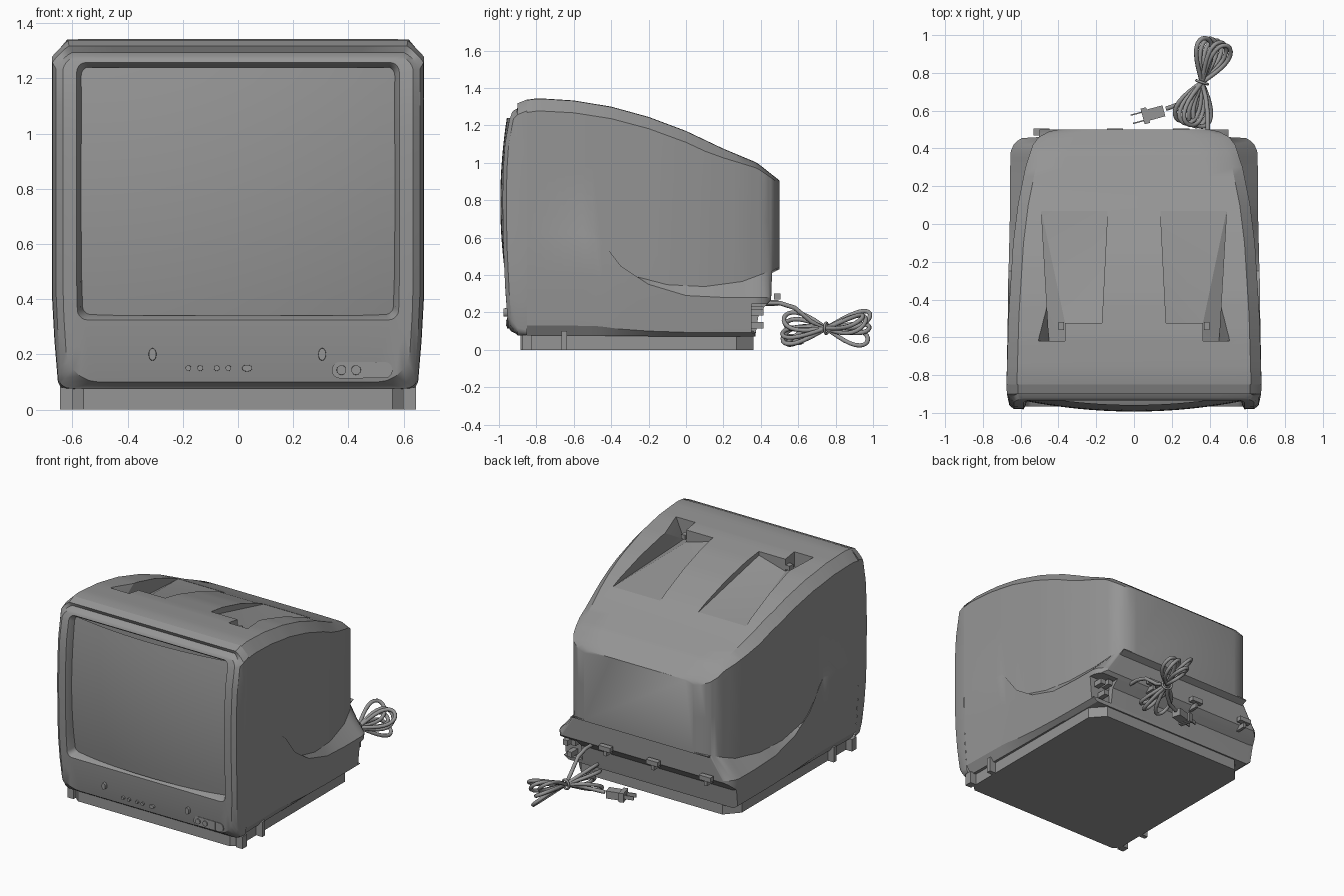
import bpy, bmesh, math
from mathutils import Vector, Matrix

if "Cube" in bpy.data.objects:
    bpy.data.objects.remove(bpy.data.objects["Cube"], do_unlink=True)

grey = bpy.data.materials.new("plastic_grey")
grey.use_nodes = True
grey.diffuse_color = (0.3, 0.3, 0.3, 1)
for node in grey.node_tree.nodes:
    if node.type == 'BSDF_PRINCIPLED':
        node.inputs["Base Color"].default_value = (0.3, 0.3, 0.3, 1)


def finish(name, bm, smooth=True):
    bmesh.ops.recalc_face_normals(bm, faces=bm.faces)
    me = bpy.data.meshes.new(name)
    bm.to_mesh(me)
    bm.free()
    ob = bpy.data.objects.new(name, me)
    bpy.context.collection.objects.link(ob)
    me.materials.append(grey)
    if smooth:
        activate(ob)
        bpy.ops.object.shade_smooth_by_angle(angle=math.radians(30))
    return ob


def activate(ob):
    bpy.ops.object.select_all(action='DESELECT')
    ob.select_set(True)
    bpy.context.view_layer.objects.active = ob


def curve_at(pts, t):
    """Piecewise linear value of a short (t, value) list."""
    if t <= pts[0][0]:
        return pts[0][1]
    for (a, va), (b, vb) in zip(pts, pts[1:]):
        if t <= b:
            return va + (vb - va) * (t - a) / (b - a)
    return pts[-1][1]


def loft(rings, cap_ends):
    bm = bmesh.new()
    rows = [[bm.verts.new(p) for p in ring] for ring in rings]
    n = len(rows[0])
    for a, b in zip(rows, rows[1:]):
        for i in range(n):
            j = (i + 1) % n
            bm.faces.new((a[i], a[j], b[j], b[i]))
    if cap_ends:
        bm.faces.new(rows[0])
        bm.faces.new(rows[-1])
    return bm


def taper(x, z):
    return x * (1 - 0.04 * (max(0, 0.45 - z) / 0.4) ** 1.5)


def box(name, centre, size, turn=0.0):
    bm = bmesh.new()
    bmesh.ops.create_cube(bm, size=1)
    bmesh.ops.scale(bm, vec=size, verts=bm.verts)
    bmesh.ops.rotate(bm, matrix=Matrix.Rotation(turn, 3, 'Z'), verts=bm.verts)
    bmesh.ops.translate(bm, vec=centre, verts=bm.verts)
    return finish(name, bm, False)


def prism(name, outline, low, high):
    rings = [[(x, y, z) for x, y in outline] for z in (low, high)]
    return finish(name, loft(rings, True), False)


def cut(target, cutter):
    mod = target.modifiers.new("cut", 'BOOLEAN')
    mod.operation = 'DIFFERENCE'
    mod.solver = 'EXACT'
    mod.object = cutter
    activate(target)
    bpy.ops.object.modifier_apply(modifier=mod.name)
    bpy.data.objects.remove(cutter, do_unlink=True)


# Housing: cross-sections along the depth, with a flared shelf low on each side
TOP = [(-.85, 1.337), (-.79, 1.345), (-.6, 1.333), (-.4, 1.30), (-.2, 1.245),
       (0, 1.17), (.2, 1.075), (.38, 1.0), (.5, .905)]
UPPER_W = [(-.85, .675), (-.48, .664), (-.1, .64), (.1, .615), (.3, .575),
           (.42, .535), (.46, .505), (.49, .45), (.5, .40)]
LOWER_W = [(-.85, .675), (-.48, .668), (.38, .662), (.43, .64), (.455, .60), (.46, .5)]
INNER = [(-.48, .63), (-.4, .48), (-.3, .4), (-.1, .348), (.1, .338), (.3, .365), (.46, .425), (.5, .44)]
OUTER = [(-.48, .62), (-.35, .45), (-.2, .35), (0, .29), (.2, .28), (.455, .28), (.46, .42), (.5, .435)]
BOTTOM = [(-.85, .075), (.37, .07), (.39, .2), (.455, .265), (.46, .41), (.5, .43)]


def section(y):
    top, wu, wl = curve_at(TOP, y), curve_at(UPPER_W, y), curve_at(LOWER_W, y)
    s2, s1, zb = curve_at(INNER, y), curve_at(OUTER, y), curve_at(BOTTOM, y)
    ch = curve_at([(-.85, .068), (.1, .06), (.46, .02)], y)
    half = [(wu - .2, top), (wu - .055, top - .002), (wu, top - ch),
            (wu, (top + s2) / 2), (wu, s2), (wl, s1),
            (wl, zb + (s1 - zb) * .6), (wl, zb + (s1 - zb) * .1), (wl - .03, zb)]
    half = [(taper(x, z), z) for x, z in half]
    return [(x, y, z) for x, z in half] + [(-x, y, z) for x, z in reversed(half)]


stations = [-.85 + .05 * i for i in range(25)] + [.37, .39, .42, .44, .455, .46, .475, .49, .497, .5]
housing = finish("housing", loft([section(y) for y in stations], True), False)

# Wedge-shaped hand grips cut in the top, mirrored
for side in (1, -1):
    grip = [(.14, .07, 1.135, .14), (.17, -.525, 1.295, .17), (.365, -.525, 1.24, .365),
            (.365, -.62, 1.235, .365), (.45, -.62, 1.2, .62), (.49, .07, 1.135, .49)]
    bm = loft([[(side * x, y, z) for x, y, z, w in grip],
               [(side * w, y, 1.6) for x, y, z, w in grip]], True)
    bmesh.ops.triangulate(bm, faces=bm.faces)
    cut(housing, finish("grip_cutter", bm, False))
    box("grip_tab", (side * .385, -.54, 1.27), (.03, .04, .03))

# Socket pocket in the rear left corner
cut(housing, box("pocket_cutter", (.62, .45, .17), (.24, .2, .15)))
activate(housing)
bpy.ops.object.shade_smooth_by_angle(angle=math.radians(28))

# Front frame: rounded rectangular rings following a bowed front
FRONT = [(.06, -.91), (.12, -.95), (.3, -.965), (.55, -.977), (.8, -.981), (1.05, -.975),
         (1.2, -.955), (1.27, -.93), (1.34, -.87)]


def rounded_ring(hw, z0, z1, rt, rb, chamfer, depth):
    corners = [(hw - rt, z1 - rt, rt, 0), (rt - hw, z1 - rt, rt, 1),
               (rb - hw, z0 + rb, rb, 2), (hw - rb, z0 + rb, rb, 3)]
    pts = []
    for cx, cz, r, q in corners:
        for k in range(6):
            a = (q + k / 5) * math.pi / 2
            arc = Vector((math.cos(a), math.sin(a)))
            a0, a1 = q * math.pi / 2, (q + 1) * math.pi / 2
            chord = Vector((math.cos(a0), math.sin(a0))).lerp(Vector((math.cos(a1), math.sin(a1))), k / 5)
            p = arc.lerp(chord, chamfer if q < 2 else 0)
            pts.append(Vector((cx + r * p.x, cz + r * p.y)))
    out = []
    for i, p in enumerate(pts):
        out.append(p)
        if i % 6 == 5:
            nxt = pts[(i + 1) % len(pts)]
            out += [p.lerp(nxt, k / 8) for k in range(1, 8)]
    return [(taper(p.x, p.y), depth(p.y), p.y) for p in out]


def bowed(offset):
    return lambda z: curve_at(FRONT, z) + offset


frame_rings = [
    rounded_ring(.675, .075, 1.338, .06, .03, .9, lambda z: -.85),
    rounded_ring(.673, .077, 1.318, .06, .04, .8, lambda z: -.9),
    rounded_ring(.66, .085, 1.295, .06, .07, .6, bowed(.02)),
    rounded_ring(.635, .1, 1.28, .05, .11, .2, bowed(0)),
    rounded_ring(.61, .2, 1.27, .045, .08, 0, bowed(0)),
    rounded_ring(.585, .325, 1.258, .035, .035, 0, bowed(0)),
    rounded_ring(.572, .338, 1.243, .03, .03, 0, bowed(.025)),
    rounded_ring(.56, .35, 1.23, .025, .025, 0, bowed(.085))]
finish("front_frame", loft(frame_rings, False))

# Bulging picture tube
bm = bmesh.new()
bmesh.ops.create_grid(bm, x_segments=20, y_segments=16, size=1)
for v in bm.verts:
    u, w = v.co.x, v.co.y
    v.co = (u * .57, -.993 + .055 * u * u + .035 * w * w, .79 + w * .45)
finish("screen", bm)


# Controls on the front panel
def button(name, x, z, rx, rz, proud=.008):
    bm = bmesh.new()
    bmesh.ops.create_cone(bm, cap_ends=True, segments=24, radius1=1, radius2=.9, depth=1)
    bmesh.ops.rotate(bm, matrix=Matrix.Rotation(math.pi / 2, 3, 'X'), verts=bm.verts)
    bmesh.ops.scale(bm, vec=(rx, .04, rz), verts=bm.verts)
    bmesh.ops.translate(bm, vec=(x, curve_at(FRONT, z) + .02 - proud, z), verts=bm.verts)
    finish(name, bm)


for x in (-.18, -.137, -.077, -.035):
    button("small_button", x, .15, .011, .011)
button("power_button", .033, .15, .02, .013)
for x in (-.31, .305):
    button("panel_knob", x, .2, .015, .024, .018)

pill = []
for k in range(24):
    a = k / 23 * 2 * math.pi
    pill.append((.45 + math.copysign(.08, math.cos(a)) + .03 * math.cos(a), .143 + .03 * math.sin(a)))
panel_y = curve_at(FRONT, .14)
finish("jack_plate", loft([[(x, y, z) for x, z in pill] for y in (panel_y + .02, panel_y - .003)], True), False)
for x in (.375, .428):
    button("jack", x, .143, .019, .019, .01)
box("jack_divider", (.5, panel_y, .143), (.004, .012, .058))

# Base with clipped corners, and its side feet
right = [(.56, -.885), (.6, -.85), (.6, .27), (.52, .36)]
prism("base", right + [(-x, y) for x, y in reversed(right)], 0, .1)
for side in (1, -1):
    box("side_foot", (side * .622, -.65, .05), (.046, .03, .1))
    box("front_foot", (side * .622, -.85, .04), (.046, .05, .08))

# Rear cord clips and sockets
for x in (-.49, -.1, .25):
    box("cord_clip", (x, .445, .25), (.02, .1, .03))
    box("cord_clip_lip", (x, .487, .285), (.085, .035, .03))
for x, z in ((.54, .215), (.6, .2), (.57, .13)):
    box("socket", (x, .38, z), (.035, .07, .035))


# Bundled power cord, pinched in the middle by a tie
def cord(name, pts, radius):
    cu = bpy.data.curves.new(name, 'CURVE')
    cu.dimensions = '3D'
    cu.bevel_depth = radius
    cu.bevel_resolution = 2
    cu.use_fill_caps = True
    sp = cu.splines.new('POLY')
    sp.points.add(len(pts) - 1)
    for q, p in zip(sp.points, pts):
        q.co = (*p, 1)
    cu.materials.append(grey)
    ob = bpy.data.objects.new(name, cu)
    bpy.context.collection.objects.link(ob)


tie = Vector((.36, .75, .115))
loops, steps = 5, 36
path = [Vector((.39, .42, .25)), Vector((.39, .5, .25)), Vector((.39, .58, .225)), Vector((.38, .67, .15))]
for i in range(loops * steps + 1):
    t = i / steps * 2 * math.pi + math.pi / 2
    s = i / (loops * steps)
    a = math.radians(92 - 40 * s)
    along, across = .235 * math.cos(t), .045 * math.sin(2 * t)
    z = along * .3 * math.sin(s * 9) + across * .8
    path.append(tie + Vector((along * math.cos(a) - across * math.sin(a),
                              along * math.sin(a) + across * math.cos(a), z)))
path += [Vector((.3, .68, .09)), Vector((.24, .635, .07)), Vector((.17, .61, .06))]
cord("power_cord", path, .012)
cord("cord_tie", [tie + Vector((.03 * math.cos(k * .4), -.01 * math.cos(k * .4), .03 * math.sin(k * .4)))
                  for k in range(17)], .007)

# Plug with two flat prongs
lean = math.radians(15)
box("plug_body", (.105, .585, .055), (.11, .06, .05), lean)
box("plug_collar", (.06, .573, .055), (.03, .085, .06), lean)
for offset in (.022, -.022):
    box("plug_prong", (.022 - offset * .26, .563 + offset, .055), (.07, .007, .025), lean)
